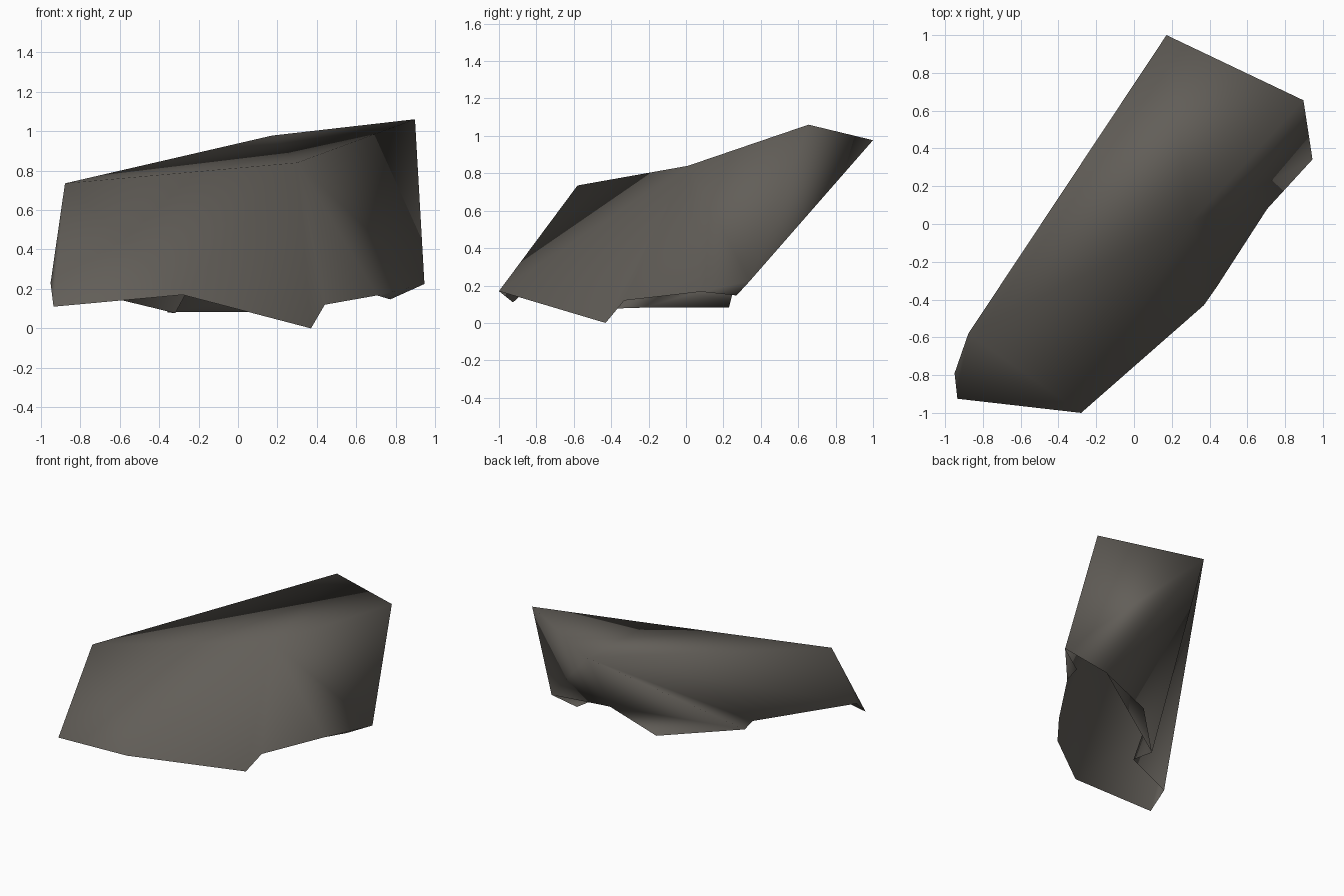
import bpy, bmesh

if "Cube" in bpy.data.objects:
    bpy.data.objects.remove(bpy.data.objects["Cube"])

# Corner points of the slanted boulder shell
P = {
    # upper ridge
    "A": (0.172, 1.0, 0.977), "B": (0.897, 0.655, 1.06),
    "M": (0.30, 0.01, 0.84), "L": (-0.877, -0.58, 0.735),
    # lower front rim, right to left
    "C": (0.945, 0.342, 0.225), "D": (0.772, 0.27, 0.147), "F": (0.705, 0.08, 0.167),
    "G": (0.44, -0.33, 0.12), "H": (0.37, -0.43, 0.0), "I": (-0.28, -1.0, 0.17),
    "J": (-0.935, -0.925, 0.11), "K": (-0.95, -0.79, 0.23),
    # lower back rim
    "P": (0.10, 0.23, 0.082), "Q": (-0.36, -0.225, 0.082),
    "R": (-0.318, -0.385, 0.077), "T": (0.485, 0.265, 0.225),
}
# Facets as triangle fans: hub corner, then the corners around it (underside is open)
FANS = ["A LKRQTCBML", "L KJIM", "M IHGFCB", "C DF", "T QP"]

bm = bmesh.new()
v = {k: bm.verts.new(co) for k, co in P.items()}
for fan in FANS:
    hub, ring = fan.split()
    for a, b in zip(ring, ring[1:]):
        bm.faces.new((v[hub], v[a], v[b])).smooth = True

# Face everything outwards, judged by the top facet
bmesh.ops.recalc_face_normals(bm, faces=bm.faces)
bm.normal_update()
top = next(f for f in bm.faces if {v["A"], v["B"], v["M"]} == set(f.verts))
if top.normal.z < 0:
    bmesh.ops.reverse_faces(bm, faces=bm.faces)

mesh = bpy.data.meshes.new("boulder")
bm.to_mesh(mesh)
bm.free()
rock = bpy.data.objects.new("boulder", mesh)
bpy.context.collection.objects.link(rock)

# Dark warm stone
stone = bpy.data.materials.new("dark stone")
stone.diffuse_color = (0.122, 0.112, 0.098, 1)
stone.use_nodes = True
stone.node_tree.nodes["Principled BSDF"].inputs["Base Color"].default_value = stone.diffuse_color
mesh.materials.append(stone)
